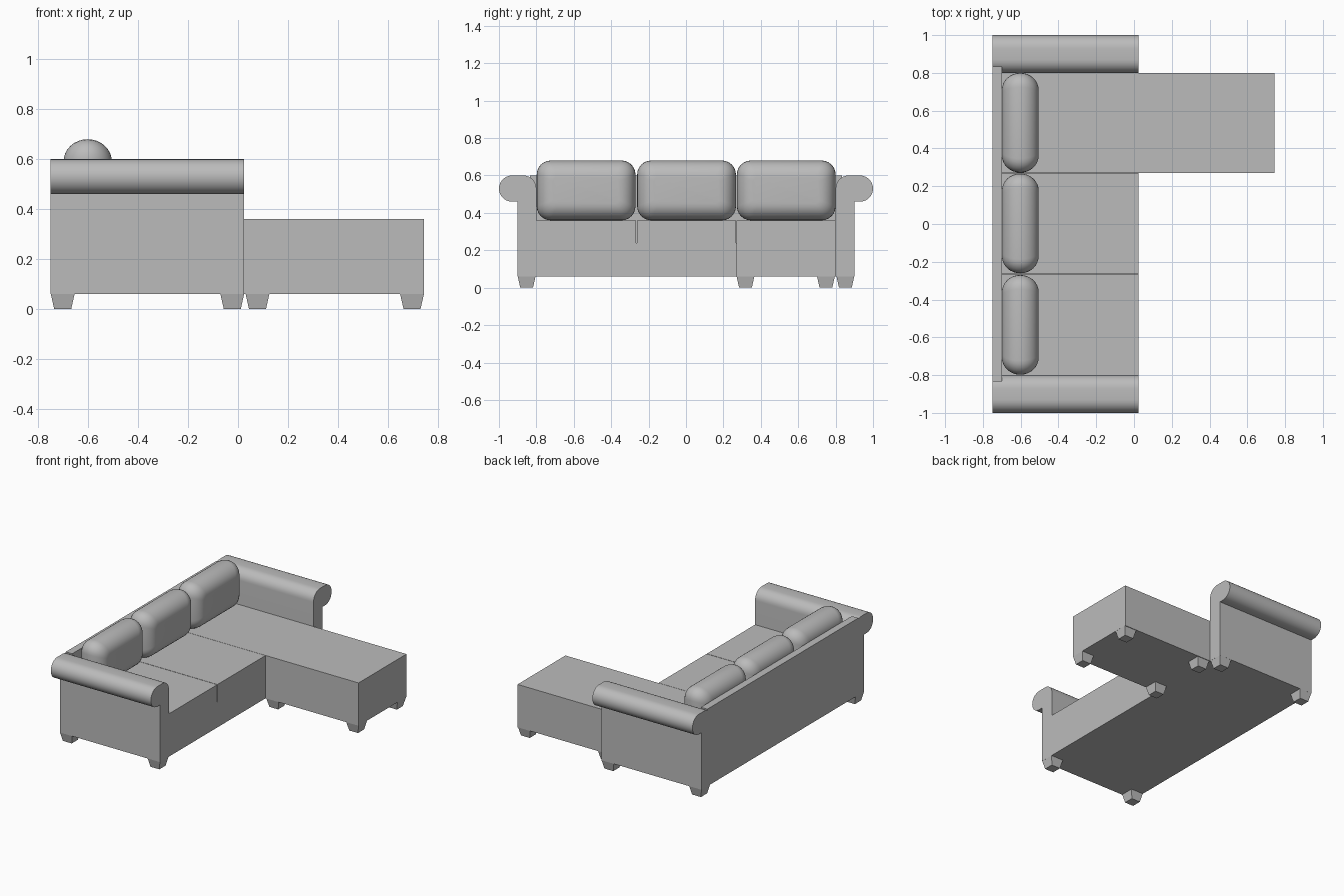
import bpy, bmesh
from math import sin, cos, pi, radians

cube = bpy.data.objects.get("Cube")
if cube:
    bpy.data.objects.remove(cube)

# One upholstery colour for the whole sofa
fabric = bpy.data.materials.new("grey_fabric")
fabric.use_nodes = True
GREY = (0.5, 0.5, 0.5, 1)
fabric.diffuse_color = GREY
fabric.node_tree.nodes["Principled BSDF"].inputs["Base Color"].default_value = GREY


def finish(name, bm, smooth=False):
    bmesh.ops.recalc_face_normals(bm, faces=bm.faces)
    mesh = bpy.data.meshes.new(name)
    bm.to_mesh(mesh)
    bm.free()
    mesh.materials.append(fabric)
    obj = bpy.data.objects.new(name, mesh)
    bpy.context.collection.objects.link(obj)
    if smooth:
        bpy.ops.object.select_all(action='DESELECT')
        obj.select_set(True)
        bpy.context.view_layer.objects.active = obj
        bpy.ops.object.shade_smooth_by_angle(angle=radians(35))
    return obj


def loft(name, rings, smooth=False):
    """Join rings of points with quads and cap both ends."""
    bm = bmesh.new()
    rows = [[bm.verts.new(p) for p in ring] for ring in rings]
    for a, b in zip(rows, rows[1:]):
        for i in range(len(a)):
            j = (i + 1) % len(a)
            bm.faces.new((a[i], a[j], b[j], b[i]))
    bm.faces.new(rows[0])
    bm.faces.new(rows[-1])
    return finish(name, bm, smooth)


def rect(x0, x1, y0, y1, z, inset=0):
    x0, x1, y0, y1 = x0 + inset, x1 - inset, y0 + inset, y1 - inset
    return [(x0, y0, z), (x1, y0, z), (x1, y1, z), (x0, y1, z)]


def box(name, x0, x1, y0, y1, z0, z1):
    return loft(name, [rect(x0, x1, y0, y1, z0), rect(x0, x1, y0, y1, z1)])


def foot(name, x, y):
    loft(name, [rect(x, x + 0.096, y, y + 0.096, 0, 0.014),
                rect(x, x + 0.096, y, y + 0.096, 0.062)])


BACK, FRONT, TIP = -0.75, 0.025, 0.745
LOW, SEAT, SEAT_TOP, TOP = 0.06, 0.24, 0.36, 0.6

# Frame and back panel
box("sofa_base", BACK, FRONT, -0.8, 0.8, LOW, SEAT)
box("chaise_base", FRONT, TIP, 0.27, 0.8, LOW, SEAT)
box("back_panel", BACK, -0.7, -0.835, 0.835, LOW, TOP)

# Seat cushions
box("right_seat", -0.7, FRONT, -0.8, -0.266, SEAT, SEAT_TOP)
box("middle_seat", -0.7, FRONT, -0.263, 0.268, SEAT, SEAT_TOP)
box("chaise_seat", -0.7, TIP, 0.27, 0.8, SEAT, SEAT_TOP)

# Rolled arms: a wall with an overhanging rounded top
R = 0.07
arm = [(0.8, LOW), (0.9, LOW), (0.9, TOP - 2 * R)]
arm += [(0.93 + R * cos(a), 0.53 + R * sin(a)) for a in (pi * (k / 14 - 0.5) for k in range(15))]
arm += [(0.87 + R * cos(a), 0.53 + R * sin(a)) for a in (pi * (k / 14 + 0.5) for k in range(8))]
for name, side in (("right_arm", -1), ("left_arm", 1)):
    loft(name, [[(x, side * y, z) for y, z in arm] for x in (BACK, FRONT)], True)


# Plump back cushions: rounded rectangles shrinking towards both faces
def rounded_rect(x, yc, zc, hy, hz, r):
    pts = []
    for q, (sy, sz) in enumerate(((1, 1), (-1, 1), (-1, -1), (1, -1))):
        for k in range(7):
            a = pi / 2 * (q + k / 6)
            pts.append((x, yc + sy * (hy - r) + r * cos(a), zc + sz * (hz - r) + r * sin(a)))
    return pts


for name, yc in (("right", -0.534), ("middle", 0.003), ("left", 0.536)):
    rings = []
    for k in range(17):
        t = pi * (k / 16 - 0.5)
        inset = 0.09 * (1 - cos(t))
        rings.append(rounded_rect(-0.602 + 0.097 * sin(t), yc, 0.52,
                                  0.264 - inset, 0.16 - inset, 0.075 - 0.6 * inset))
    loft(name + "_back_cushion", rings, True)

# Tapered feet
for i, x in enumerate((BACK, FRONT - 0.096)):
    for j, y in enumerate((-0.9, 0.804)):
        foot(f"sofa_foot_{i}{j}", x, y)
for i, x in enumerate((0.03, TIP - 0.096)):
    for j, y in enumerate((0.27, 0.7)):
        foot(f"chaise_foot_{i}{j}", x, y)
